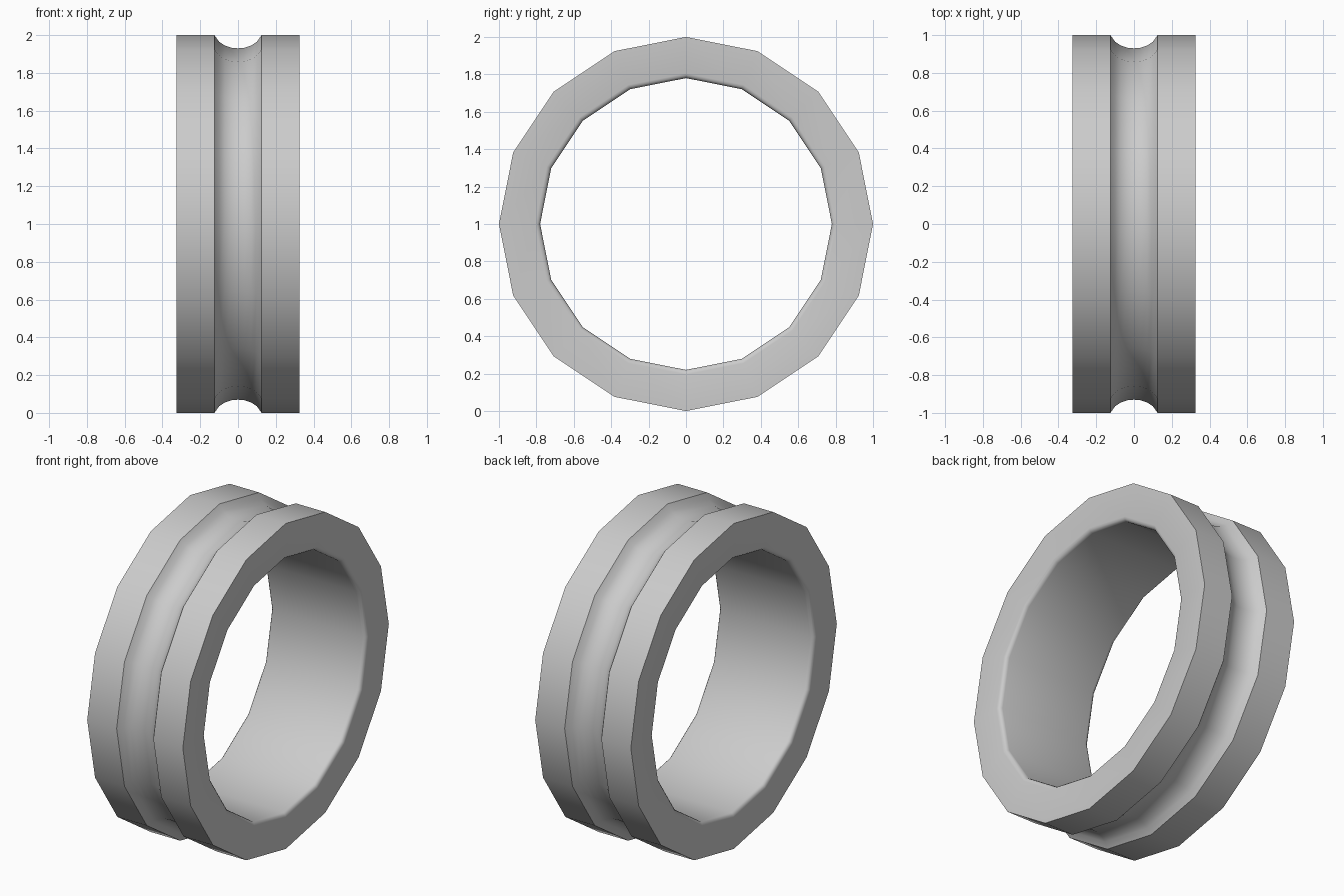
import bpy, bmesh, math

cube = bpy.data.objects.get("Cube")
if cube:
    bpy.data.objects.remove(cube, do_unlink=True)

SIDES = 16
HALF_WIDTH, OUTER, BORE = 0.325, 1.0, 0.78
FILLET = 0.025

# Grey metal
metal = bpy.data.materials.new("grey_metal")
metal.use_nodes = True
color = (0.6, 0.6, 0.6, 1)
metal.diffuse_color = color
metal.node_tree.nodes["Principled BSDF"].inputs["Base Color"].default_value = color

# Half of the cross-section as (x, radius): groove, outer band, side, rounded bore rim
half = [(0.035, 0.933), (0.07, 0.945), (0.1, 0.965), (0.125, OUTER),
        (HALF_WIDTH, OUTER)]
for i in range(4):
    a = math.radians(30 * i)
    half.append((HALF_WIDTH - FILLET * (1 - math.cos(a)),
                 BORE + FILLET * (1 - math.sin(a))))
profile = [(0, 0.93)] + half + [(-x, r) for x, r in reversed(half)]

# Sweep the cross-section around the x axis
bm = bmesh.new()
rings = []
for s in range(SIDES):
    a = 2 * math.pi * s / SIDES
    rings.append([bm.verts.new((x, r * math.sin(a), 1 + r * math.cos(a)))
                  for x, r in profile])
n = len(profile)
for s in range(SIDES):
    a, b = rings[s], rings[(s + 1) % SIDES]
    for i in range(n):
        j = (i + 1) % n
        bm.faces.new((a[i], a[j], b[j], b[i]))
bmesh.ops.recalc_face_normals(bm, faces=bm.faces)

mesh = bpy.data.meshes.new("grooved_ring")
bm.to_mesh(mesh)
bm.free()
mesh.materials.append(metal)
ring = bpy.data.objects.new("grooved_ring", mesh)
bpy.context.collection.objects.link(ring)

# Smooth shading with crisp groove and rim edges
bpy.context.view_layer.objects.active = ring
ring.select_set(True)
bpy.ops.object.shade_smooth_by_angle(angle=math.radians(32))
